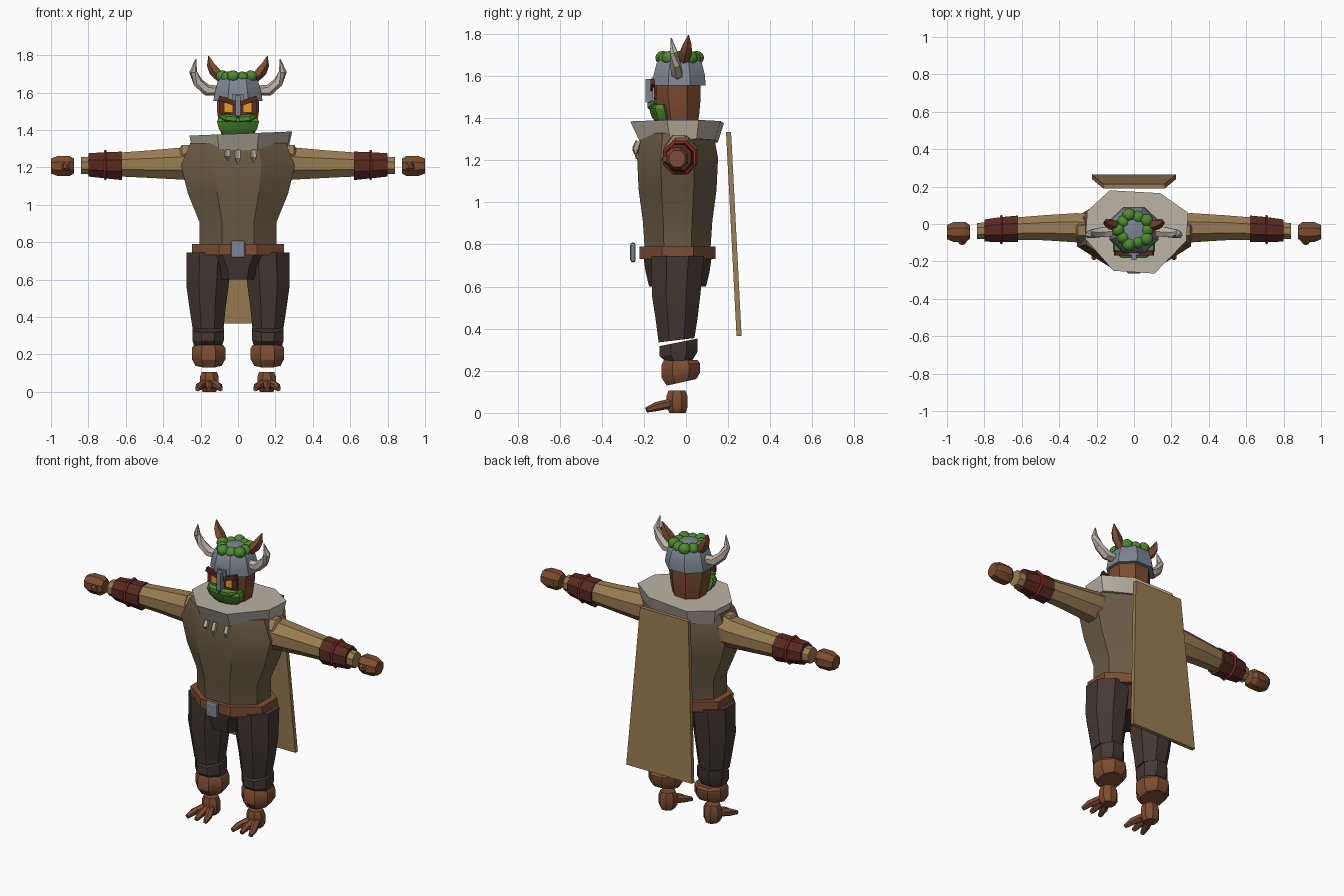
import bpy, bmesh, math
from mathutils import Vector, Matrix

cube = bpy.data.objects.get("Cube")
if cube:
    bpy.data.objects.remove(cube, do_unlink=True)


def make_material(name, *srgb):
    colour = [(c / 255) ** 2.2 for c in srgb] + [1]
    mat = bpy.data.materials.new(name)
    mat.use_nodes = True
    mat.diffuse_color = colour
    mat.node_tree.nodes["Principled BSDF"].inputs["Base Color"].default_value = colour
    return mat


tunic = make_material("tunic brown", 106, 91, 70)
tan = make_material("tan cloth", 152, 124, 84)
skin = make_material("skin brown", 124, 78, 52)
pants = make_material("dark trousers", 70, 59, 53)
maroon = make_material("maroon leather", 88, 46, 38)
green = make_material("leaf green", 78, 138, 50)
steel = make_material("steel grey", 124, 133, 145)
bone = make_material("bone", 186, 177, 162)
red = make_material("red band", 160, 52, 48)
amber = make_material("amber", 238, 160, 32)


def add_object(name, mat, bm, smooth=True):
    bmesh.ops.recalc_face_normals(bm, faces=bm.faces)
    mesh = bpy.data.meshes.new(name)
    bm.to_mesh(mesh)
    bm.free()
    mesh.materials.append(mat)
    obj = bpy.data.objects.new(name, mesh)
    bpy.context.collection.objects.link(obj)
    if smooth:
        bpy.ops.object.select_all(action="DESELECT")
        obj.select_set(True)
        bpy.context.view_layer.objects.active = obj
        bpy.ops.object.shade_smooth_by_angle(angle=math.radians(32))
    return obj


def skin_rings(name, mat, rings, pair=False):
    """Bridge rings of points into a capped solid, optionally on both sides."""
    for side in ((1, -1) if pair else (1,)):
        bm = bmesh.new()
        loops = [[bm.verts.new((side * p[0], p[1], p[2])) for p in ring] for ring in rings]
        count = len(loops[0])
        for low, high in zip(loops, loops[1:]):
            for i in range(count):
                j = (i + 1) % count
                bm.faces.new((low[i], low[j], high[j], high[i]))
        bm.faces.new(loops[0])
        bm.faces.new(loops[-1])
        label = name if not pair else ("left_" if side > 0 else "right_") + name
        add_object(label, mat, bm)


def polygon(sides):
    """Flat-sided polygon whose flats touch the unit circle."""
    grow = 1 / math.cos(math.pi / sides)
    angles = [math.tau * (i + 0.5) / sides for i in range(sides)]
    return [(grow * math.cos(a), grow * math.sin(a)) for a in angles]


def loft(name, mat, stations, axis="Z", pair=False, sides=8):
    """Stations are (along, centre, centre, radius, radius, optional tilt)."""
    rings = []
    for along, c1, c2, r1, r2, *tilt in stations:
        slope = tilt[0] if tilt else 0
        ring = []
        for u, v in polygon(sides):
            a, b, t = c1 + r1 * u, c2 + r2 * v, along + slope * r2 * v
            ring.append((a, b, t) if axis == "Z" else (t, a, b))
        rings.append(ring)
    skin_rings(name, mat, rings, pair)


def tube(name, mat, path, radii, pair=False, sides=6):
    """Tapered tube following a path."""
    points = [Vector(p) for p in path]
    rings = []
    for i, (point, radius) in enumerate(zip(points, radii)):
        tangent = points[min(i + 1, len(points) - 1)] - points[max(i - 1, 0)]
        turn = tangent.to_track_quat("Z", "Y")
        rings.append([point + turn @ Vector((radius * u, radius * v, 0)) for u, v in polygon(sides)])
    skin_rings(name, mat, rings, pair)


def box(name, mat, centre, size, roll=0, bevel=0):
    bm = bmesh.new()
    matrix = Matrix.Translation(centre) @ Matrix.Rotation(roll, 4, "Y") @ Matrix.Diagonal((*size, 1))
    bmesh.ops.create_cube(bm, size=1, matrix=matrix)
    obj = add_object(name, mat, bm, smooth=False)
    if bevel:
        mod = obj.modifiers.new("rounded edges", "BEVEL")
        mod.width = bevel
        mod.segments = 2


# Torso, belt and hips
mid = -0.04
loft("tunic", tunic, [(0.76, 0, mid, .205, .155), (0.91, 0, mid, .207, .165),
                      (1.06, 0, mid, .268, .185), (1.21, 0, mid, .305, .192),
                      (1.33, 0, mid, .255, .17)])
loft("belt", skin, [(0.73, 0, mid, .245, .18), (0.79, 0, mid, .245, .18)])
box("buckle", steel, (0, -.252, .762), (.078, .026, .095), bevel=.012)
loft("hips", pants, [(0.6, 0, mid, .12, .135), (0.67, 0, mid, .145, .152), (0.74, 0, mid, .21, .162)])

# Flared, uneven collar with hanging teeth
rim = [(-.13, .18), (.14, .165), (.29, .06), (.28, -.09), (.11, -.265), (-.11, -.25), (-.26, -.08), (-.25, .07)]
skin_rings("collar", bone, [[(x * .93, y * .84, 1.29 + x * .04) for x, y in rim],
                            [(x, y, 1.38 + x * .04) for x, y in rim]])
for name, x, length in (("right", -.055, .055), ("middle", 0, .085), ("left", .085, .07)):
    tube(name + "_collar_tooth", bone, [(x, -.225, 1.29), (x, -.24, 1.275 - length / 3), (x, -.236, 1.29 - length)],
         [.012, .013, .003], sides=5)

# Arms, cuffs and hands
loft("arm", tan, [(.24, -.03, 1.225, .085, .095), (.31, -.02, 1.22, .078, .085),
                  (.48, -.02, 1.217, .067, .073), (.63, -.025, 1.215, .06, .064)], "X", True)
loft("shoulder_pad", tan, [(.26, -.035, 1.235, .068, .085), (.3, -.035, 1.235, .06, .085),
                           (.315, -.035, 1.235, .045, .06)], "X", True)
loft("cuff", maroon, [(.62, -.025, 1.208, .07, .076), (.71, -.03, 1.211, .067, .07),
                      (.8, -.035, 1.213, .059, .062)], "X", True)
loft("cuff_band", red, [(.702, -.03, 1.213, .074, .077), (.709, -.03, 1.213, .079, .081),
                        (.716, -.03, 1.213, .074, .077)], "X", True)
loft("wrist", tan, [(.79, -.035, 1.21, .045, .047), (.84, -.038, 1.21, .042, .045)], "X", True)
loft("hand", skin, [(.877, -.043, 1.207, .036, .04), (.9, -.043, 1.207, .053, .053),
                    (.965, -.043, 1.207, .053, .053), (1, -.043, 1.207, .038, .04)], "X", True)
tube("thumb", skin, [(.935, -.07, 1.205), (.915, -.095, 1.205), (.905, -.106, 1.205)],
     [.02, .022, .012], pair=True)

# Legs, boots and clawed feet
loft("thigh", pants, [(.345, .16, -.045, .083, .085, .12), (.45, .163, -.045, .097, .1),
                      (.56, .163, -.047, .112, .115), (.745, .155, mid, .12, .125)], pair=True)
loft("shin", pants, [(.245, .16, -.035, .075, .062), (.28, .16, -.035, .084, .09, .12),
                     (.335, .16, -.035, .084, .09, .2)], pair=True)
loft("boot", skin, [(.145, .157, -.022, .07, .07, .22), (.18, .157, -.025, .09, .092, .12),
                    (.23, .157, -.025, .09, .092, .05), (.25, .157, -.025, .078, .08)], pair=True)
loft("foot", skin, [(0, .153, -.04, .036, .038), (.025, .153, -.043, .05, .05),
                    (.08, .153, -.043, .05, .05), (.107, .153, -.043, .04, .04)], pair=True)
for name, spread in (("inner", -1), ("middle", 0), ("outer", 1)):
    x = .155 + .02 * spread
    tube(name + "_toe", skin, [(x, -.07, .045), (x + .03 * spread, -.14, .03), (x + .042 * spread, -.188, .014)],
         [.02, .019, .011], pair=True)

# Cape
skin_rings("cape", tan, [[(w * s, y + d * s, z) for s, d in ((-1, 0), (1, 0))] +
                         [(w * s, y + .024, z) for s in (1, -1)]
                         for w, y, z in ((.225, .24, .365), (.165, .19, 1.335))])

# Head, helmet and face
loft("head", skin, [(1.34, 0, -.03, .08, .08), (1.42, 0, -.035, .1, .098),
                    (1.5, 0, mid, .112, .11), (1.6, 0, mid, .114, .11)])
loft("helmet", steel, [(1.555, 0, -.032, .132, .124), (1.6, 0, -.032, .124, .123),
                       (1.66, 0, -.032, .108, .108), (1.695, 0, -.032, .075, .075),
                       (1.705, 0, -.032, .035, .035)])
box("nose_guard", steel, (0, -.17, 1.53), (.027, .045, .11))
box("helmet_ridge", steel, (0, -.155, 1.575), (.06, .02, .035))
for name, side in (("left", 1), ("right", -1)):
    box(name + "_eye_socket", maroon, (side * .058, -.147, 1.522), (.085, .012, .07))
    box(name + "_eye", amber, (side * .05, -.153, 1.52), (.042, .012, .05))
    box(name + "_brow", maroon, (side * .058, -.158, 1.556), (.095, .02, .026), roll=-side * .32)
loft("beard", green, [(1.375, 0, -.105, .075, .035), (1.405, 0, -.115, .102, .048),
                      (1.445, 0, -.125, .112, .05), (1.465, 0, -.125, .105, .042)])
tube("moustache", green, [(.005, -.165, 1.458), (.06, -.163, 1.462), (.1, -.145, 1.475)],
     [.018, .02, .005], pair=True)

# Horns
tube("large_horn", bone, [(.1, -.04, 1.61), (.165, -.043, 1.612), (.215, -.05, 1.655),
                          (.24, -.058, 1.71), (.225, -.07, 1.78)], [.024, .026, .023, .018, .002], pair=True)
tube("small_horn", skin, [(.085, -.01, 1.67), (.125, .0, 1.715), (.145, .006, 1.75), (.157, .012, 1.795)],
     [.02, .025, .018, .002], pair=True, sides=5)

# Wreath of leaf clumps around the crown
clumps = 10
for i in range(clumps):
    angle = math.tau * i / clumps
    reach = .084 if i % 2 else .07
    centre = Vector((reach * math.cos(angle), -.03 + reach * math.sin(angle), 1.68 + .006 * (i % 2)))
    bm = bmesh.new()
    bmesh.ops.create_uvsphere(bm, u_segments=10, v_segments=6, radius=.036,
                              matrix=Matrix.Translation(centre) @ Matrix.Diagonal((1, 1, .92, 1)))
    add_object("leaf_clump", green, bm)
